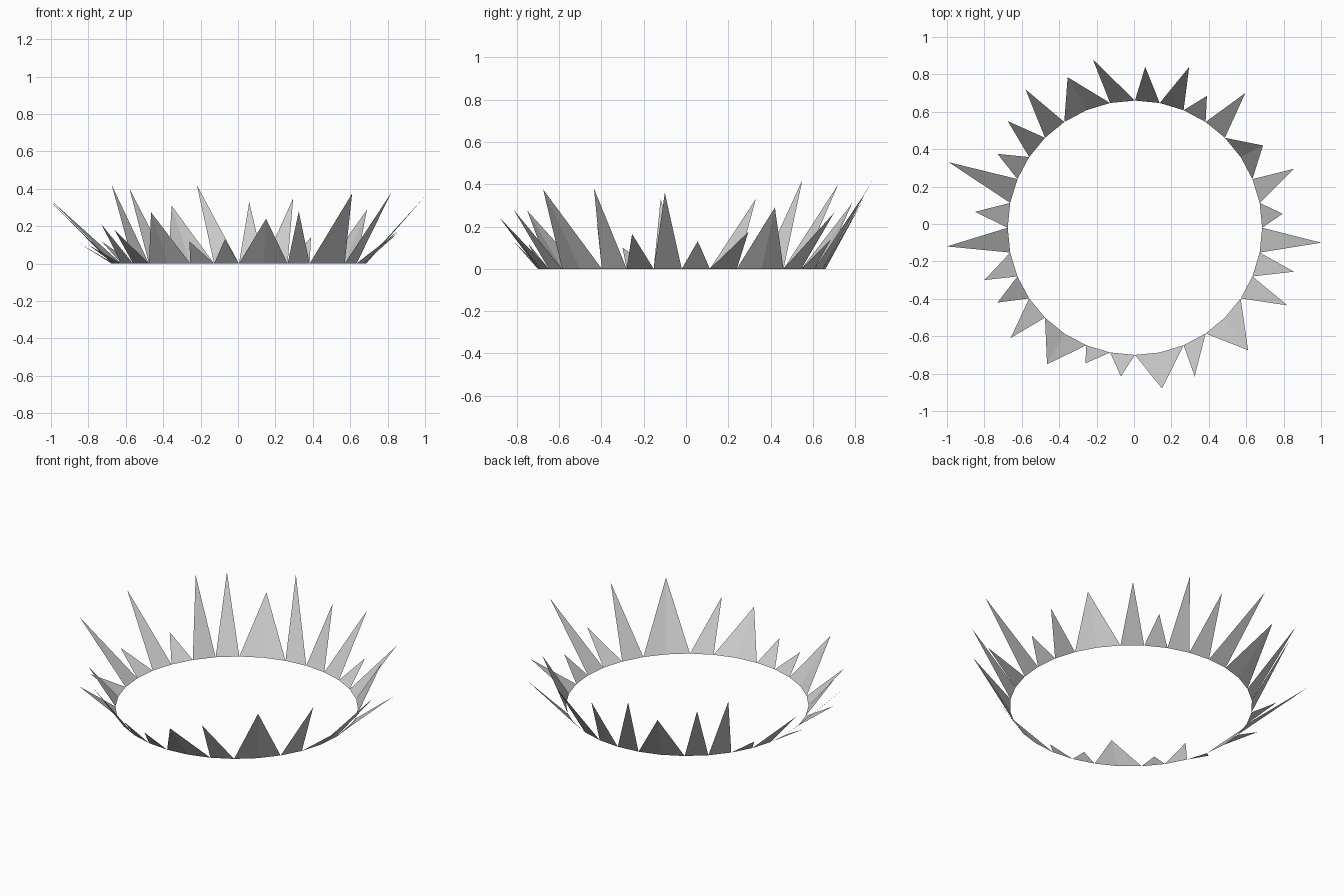
import bpy
import bmesh
from math import sin, cos, tau

default_cube = bpy.data.objects.get("Cube")
if default_cube:
    bpy.data.objects.remove(default_cube, do_unlink=True)

SEGMENTS = 32
RADIUS = 0.68
CENTRE_X, CENTRE_Y = 0.005, -0.02

# Spike tips, clockwise from the back
TIPS = [
    (.06, .84, .33), (.295, .84, .35), (.39, .685, .14), (.595, .7, .265),
    (.69, .42, .29), (.855, .295, .175), (.795, .055, .13), (1, -.1, .36),
    (.855, -.255, .165), (.82, -.435, .38), (.61, -.675, .375),
    (.325, -.815, .28), (.15, -.88, .24), (-.07, -.815, .13),
    (-.26, -.745, .12), (-.465, -.75, .275), (-.66, -.61, .18),
    (-.73, -.42, .21), (-.8, -.3, .1), (-1, -.12, .33), (-.85, .065, .11),
    (-.99, .33, .33), (-.73, .375, .12), (-.675, .55, .42),
    (-.58, .72, .4), (-.355, .785, .31), (-.22, .88, .42),
]
# Ring segments where a spike two segments wide begins
WIDE_STARTS = {4, 11, 14, 18, 29}


def make_material(name, value):
    material = bpy.data.materials.new(name)
    material.use_nodes = True
    colour = (value, value, value, 1)
    material.diffuse_color = colour
    shader = next(n for n in material.node_tree.nodes if n.type == "BSDF_PRINCIPLED")
    shader.inputs["Base Color"].default_value = colour
    return material


def ring_point(step):
    angle = tau * step / SEGMENTS
    return (CENTRE_X + RADIUS * sin(angle), CENTRE_Y + RADIUS * cos(angle), 0)


# Shared base ring
bm = bmesh.new()
ring = [bm.verts.new(ring_point(step)) for step in range(SEGMENTS)]

# Flat spikes fanned from each tip down to the ring, leaning outwards
segment = 0
for position in TIPS:
    tip = bm.verts.new(position)
    width = 2 if segment in WIDE_STARTS else 1
    for step in range(segment, segment + width):
        bm.faces.new((ring[step], tip, ring[(step + 1) % SEGMENTS]))
    segment += width

mesh = bpy.data.meshes.new("spike_ring")
bm.to_mesh(mesh)
bm.free()
mesh.materials.append(make_material("light grey", 0.6))
spike_ring = bpy.data.objects.new("spike_ring", mesh)
bpy.context.collection.objects.link(spike_ring)
